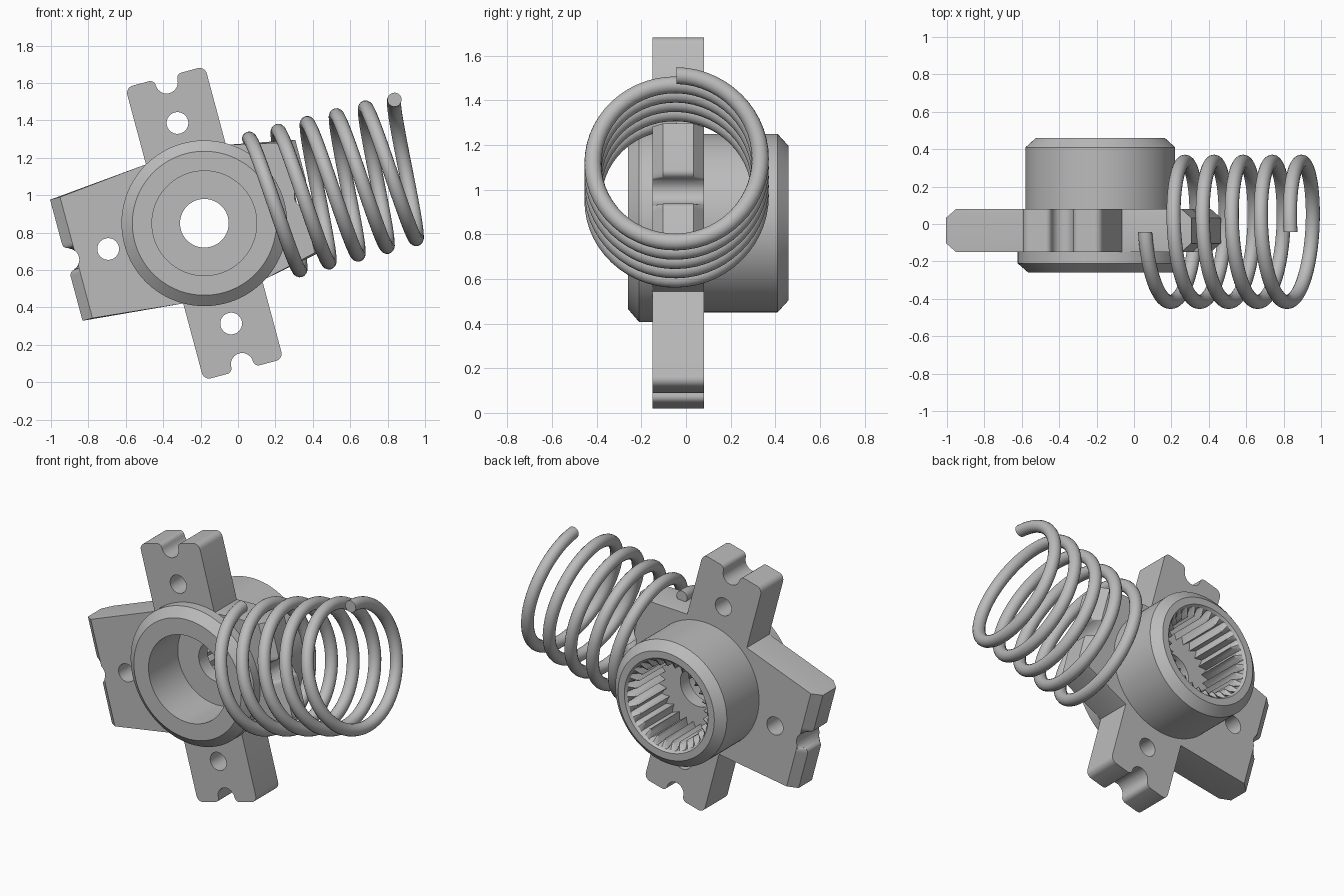
import bpy, bmesh
from math import sin, cos, pi, radians
from mathutils import Matrix

if "Cube" in bpy.data.objects:
    bpy.data.objects.remove(bpy.data.objects["Cube"])

steel = bpy.data.materials.new("grey_steel")
steel.use_nodes = True
steel.diffuse_color = (0.5, 0.5, 0.5, 1)
steel.node_tree.nodes["Principled BSDF"].inputs["Base Color"].default_value = (0.5, 0.5, 0.5, 1)

# Hub centre and tilt; local x = arm direction, local z = up along the tall arms
FRAME = Matrix.Translation((-0.18, 0, 0.85)) @ Matrix.Rotation(radians(-15), 4, 'Y')


def make(name, bm):
    bmesh.ops.remove_doubles(bm, verts=bm.verts, dist=0.00001)
    bmesh.ops.recalc_face_normals(bm, faces=bm.faces)
    mesh = bpy.data.meshes.new(name)
    bm.to_mesh(mesh)
    bm.free()
    mesh.materials.append(steel)
    obj = bpy.data.objects.new(name, mesh)
    obj.matrix_world = FRAME
    bpy.context.collection.objects.link(obj)
    return obj


def activate(obj):
    bpy.ops.object.select_all(action='DESELECT')
    obj.select_set(True)
    bpy.context.view_layer.objects.active = obj


def smooth(obj):
    activate(obj)
    bpy.ops.object.shade_smooth_by_angle(angle=radians(30))


def skin(bm, rings, close=False):
    """Join equal rings of vertices with quads."""
    n = len(rings[0])
    pairs = zip(rings, rings[1:] + rings[:1]) if close else zip(rings, rings[1:])
    for a, b in pairs:
        for i in range(n):
            j = (i + 1) % n
            bm.faces.new((a[i], a[j], b[j], b[i]))


def arc(cx, cy, r, start, end, steps=6):
    angles = [radians(start + (end - start) * i / steps) for i in range(steps + 1)]
    return [(cx + r * cos(a), cy + r * sin(a)) for a in angles]


def arm_tip(end, half, corner, depth):
    """Half of a notched arm end (outward, sideways), mirrored to a full one."""
    lip = 0.03
    side = arc(end - corner, half - corner, corner, 90, 0) if corner else [(end, half)]
    side += arc(end - lip, 0.06 + lip, lip, 0, -90)
    side += arc(end - lip, 0, 0.06, 90, 180)
    floor = end - lip - 0.06
    shift = lip + 0.06 - depth
    side = [(x + shift if y < 0.08 and x < end - lip else x, y) for x, y in side]
    return [(x, -y) for x, y in side] + [(x, y) for x, y in side[-2::-1]]


# Cross plate: four notched arms, bevelled on the two wide ones
LEFT, RIGHT, TALL = 0.764, 0.585, 0.81
outline = []
for angle, tip, root in ((0, arm_tip(RIGHT, 0.305, 0, 0.085), 0.375),
                         (90, arm_tip(TALL, 0.22, 0.04, 0.09), 0.22),
                         (180, arm_tip(LEFT, 0.335, 0, 0.07), 0.385),
                         (270, arm_tip(TALL, 0.22, 0.04, 0.09), 0.22)):
    c, s = round(cos(radians(angle))), round(sin(radians(angle)))
    points = list(tip)
    if s == 0:
        points = [(0.22, -root)] + points + [(0.22, root)]
    outline += [(x * c - y * s, x * s + y * c) for x, y in points]

bm = bmesh.new()
layers = []
for y, cut in ((-0.15, 0.055), (-0.103, 0), (0.033, 0), (0.08, 0.055)):
    layers.append([bm.verts.new((min(max(u, cut - LEFT), RIGHT - cut), y, v)) for u, v in outline])
skin(bm, layers)
bm.faces.new(layers[0])
bm.faces.new(layers[-1][::-1])
plate = make("cross_plate", bm)

# Bolt holes and hub bore through the plate
bm = bmesh.new()
for u, v, r in ((0, 0, 0.34), (0, 0.555, 0.058), (0, -0.555, 0.058), (-0.532, 0, 0.058)):
    place = Matrix.Translation((u, 0, v)) @ Matrix.Rotation(pi / 2, 4, 'X')
    bmesh.ops.create_cone(bm, cap_ends=True, segments=48, radius1=r, radius2=r, depth=1, matrix=place)
cutter = make("hole_cutter", bm)
cutter.hide_render = True
activate(plate)
mod = plate.modifiers.new("holes", 'BOOLEAN')
mod.operation = 'DIFFERENCE'
mod.solver = 'EXACT'
mod.object = cutter
bpy.ops.object.modifier_apply(modifier=mod.name)
bpy.data.objects.remove(cutter)
smooth(plate)

# Hub: turned profile (radius, y, tooth height) with an internal spline
TEETH, PER = 28, 4
profile = [(0.28, -0.26, 0), (0.385, -0.26, 0), (0.443, -0.21, 0), (0.443, -0.15, 0),
           (0.40, -0.15, 0), (0.40, 0.41, 0), (0.345, 0.46, 0), (0.30, 0.46, 0),
           (0.288, 0.445, 0), (0.288, 0.42, 0.05), (0.288, 0.13, 0.05),
           (0.13, 0.13, 0), (0.13, 0.04, 0), (0.28, 0.04, 0)]
bm = bmesh.new()
rings = []
for r, y, tooth in profile:
    ring = []
    for i in range(TEETH * PER):
        a = 2 * pi * i / (TEETH * PER)
        rr = r - tooth * (0, 0.5, 1, 0.5)[i % PER]
        ring.append(bm.verts.new((rr * cos(a), y, rr * sin(a))))
    rings.append(ring)
skin(bm, rings, close=True)
smooth(make("splined_hub", bm))

# Coil spring along the short arm
TURNS, STEPS, SIDES = 5, 56, 16
RADIUS, WIRE, PITCH = 0.375, 0.038, 0.161
bm = bmesh.new()
rings = []
for i in range(TURNS * STEPS + 1):
    t = i / STEPS
    a = 2 * pi * t
    ring = []
    for k in range(SIDES):
        b = 2 * pi * k / SIDES
        r = RADIUS + WIRE * cos(b)
        ring.append(bm.verts.new((0.348 + PITCH * t + WIRE * sin(b), -0.042 - r * sin(a), r * cos(a))))
    rings.append(ring)
skin(bm, rings)
bm.faces.new(rings[0])
bm.faces.new(rings[-1][::-1])
smooth(make("coil_spring", bm))
